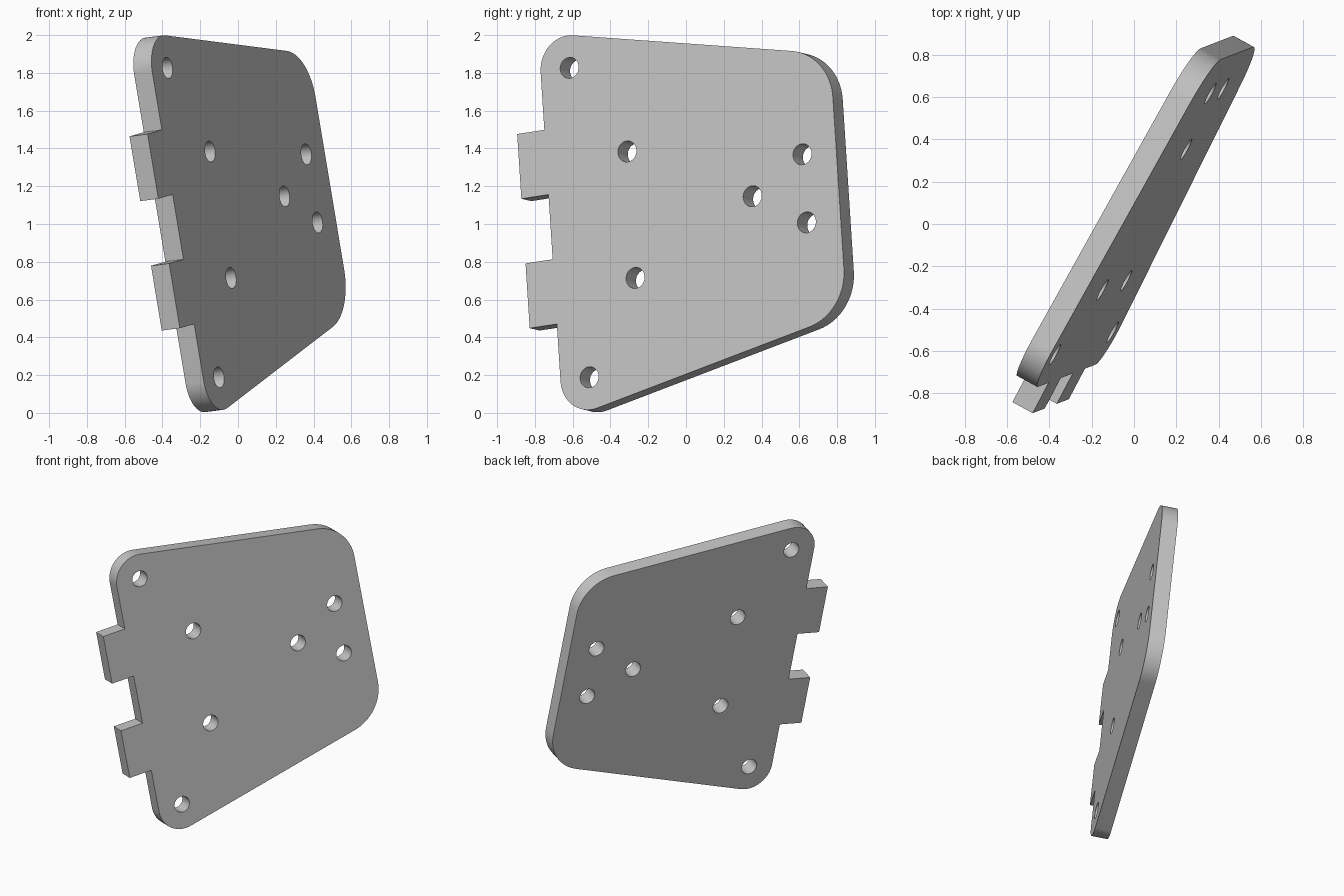
import bpy, bmesh
from math import sin, cos, atan, radians, degrees, pi
from mathutils import Matrix, Vector

if "Cube" in bpy.data.objects:
    bpy.data.objects.remove(bpy.data.objects["Cube"], do_unlink=True)

# Plate dimensions in its own plane (mirrored about local y = 0)
THICK = 0.11
LEFT, RIGHT, TAB_END = -0.811, 0.927, -0.975
UNIT = 0.174                     # tab module, also the small corner radius
BIG_R, HOLE_R = 0.285, 0.056
SLOPE = 0.2                      # taper of the top and bottom edges
HALF_HEIGHT = 1.009              # half height at the left corner centres
small_x = LEFT + UNIT
big_x = RIGHT - BIG_R
taper = degrees(atan(SLOPE))


def arc(cx, cy, r, start, end, steps):
    angles = [radians(start + (end - start) * i / steps) for i in range(steps + 1)]
    return [(cx + r * cos(a), cy + r * sin(a)) for a in angles]


def centre_y(x, r):
    """Height of a corner centre whose arc touches the tapered edge."""
    return HALF_HEIGHT - SLOPE * (x - small_x) - r * (1 + SLOPE ** 2) ** 0.5


# Upper half of the outline, right to left, then mirrored
half = arc(big_x, centre_y(big_x, BIG_R), BIG_R, 0, 90 - taper, 20)
half += arc(small_x, centre_y(small_x, UNIT), UNIT, 90 - taper, 180, 24)
half += [(LEFT, 3 * UNIT), (TAB_END, 3 * UNIT), (TAB_END, UNIT), (LEFT, UNIT)]
outline = half + [(x, -y) for x, y in reversed(half)]

# Bolt holes: mirrored pairs and one on the centre line
holes = [(0.408, 0)]
for x, y in [(small_x, 0.832), (-0.324, 0.34), (0.722, 0.183)]:
    holes += [(x, y), (x, -y)]

bm = bmesh.new()


def add_loop(points):
    verts = [bm.verts.new((x, y, 0)) for x, y in points]
    return [bm.edges.new((a, b)) for a, b in zip(verts, verts[1:] + verts[:1])]


edges = add_loop(outline)
for x, y in holes:
    edges += add_loop(arc(x, y, HOLE_R, 0, 360, 32)[:-1])

# Fill the profile around the holes and give it thickness
bmesh.ops.triangle_fill(bm, use_beauty=True, use_dissolve=False, edges=edges)
result = bmesh.ops.extrude_face_region(bm, geom=bm.faces[:])
moved = [g for g in result["geom"] if isinstance(g, bmesh.types.BMVert)]
bmesh.ops.translate(bm, verts=moved, vec=(0, 0, -THICK))
bmesh.ops.recalc_face_normals(bm, faces=bm.faces[:])
mesh = bpy.data.meshes.new("mounting_plate")
bm.to_mesh(mesh)
bm.free()

# Plain grey material
grey = bpy.data.materials.new("light_grey")
grey.use_nodes = True
colour = (0.55, 0.55, 0.55, 1)
grey.diffuse_color = colour
grey.node_tree.nodes["Principled BSDF"].inputs["Base Color"].default_value = colour
mesh.materials.append(grey)

# Tilt the plate into place
plate = bpy.data.objects.new("mounting_plate", mesh)
bpy.context.collection.objects.link(plate)
normal = Vector((0.8715, -0.477, 0.1143)).normalized()
up = Vector((-0.1638, -0.0634, 0.9844))
across = up.cross(normal).normalized()
up = normal.cross(across)
origin = Vector((0.073, 0, 1)) + up * 0.094
basis = Matrix((across, up, normal)).transposed().to_4x4()
plate.matrix_world = Matrix.Translation(origin) @ basis

bpy.ops.object.select_all(action="DESELECT")
plate.select_set(True)
bpy.context.view_layer.objects.active = plate
bpy.ops.object.shade_smooth_by_angle(angle=radians(30))
